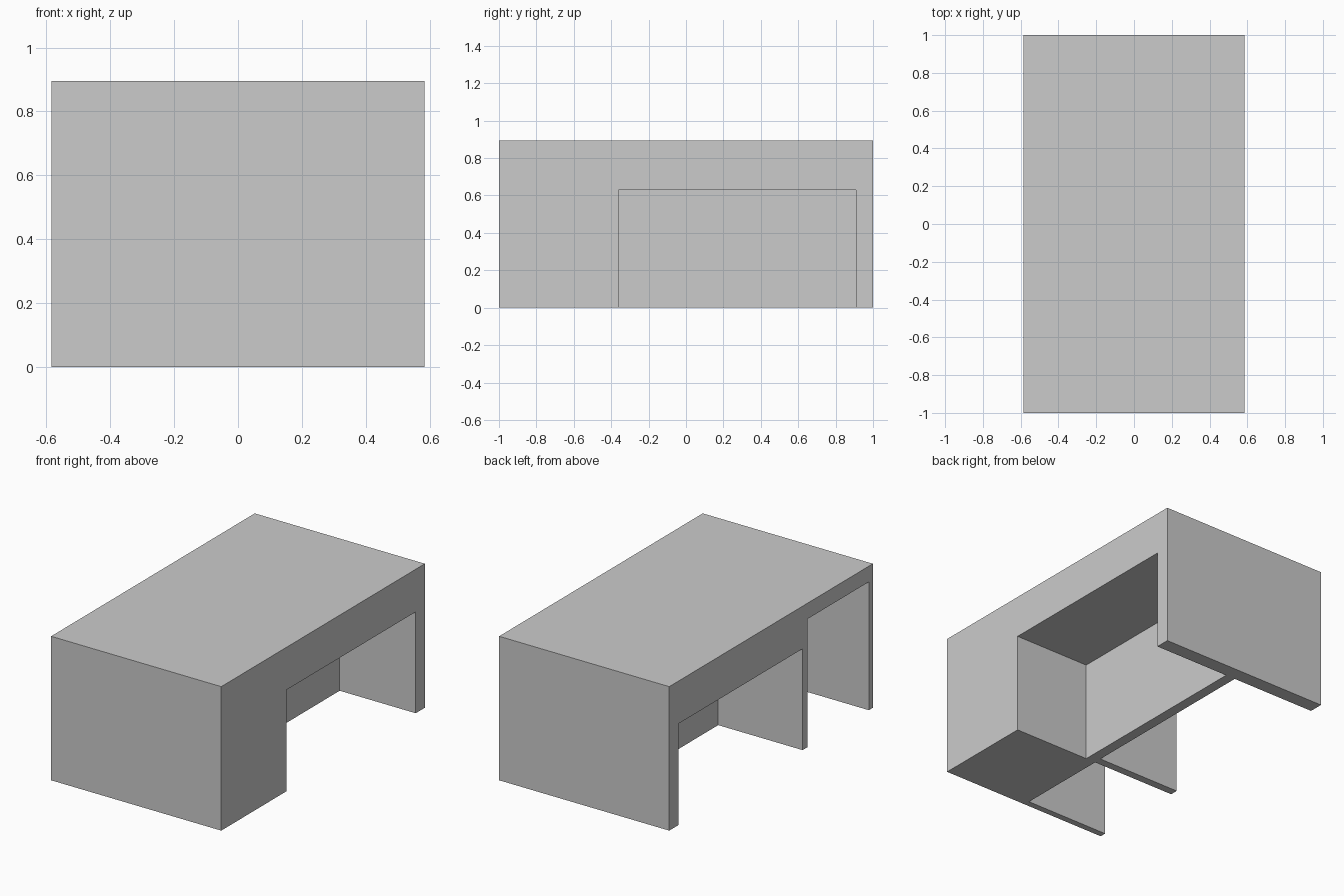
import bpy

old = bpy.data.objects.get("Cube")
if old:
    bpy.data.objects.remove(old, do_unlink=True)

# Overall size and main positions
HALF_W, HALF_L, HEIGHT = 0.585, 1.0, 0.895
KNEE_TOP, SHELF_TOP = 0.63, 0.797
BACK_INNER = 0.91
PEDESTAL_END = -0.36
OVER = 0.1  # how far cutters run past the outer faces

grey = bpy.data.materials.new("plain_grey")
grey.use_nodes = True
colour = (0.6, 0.6, 0.6, 1)
grey.diffuse_color = colour
grey.node_tree.nodes["Principled BSDF"].inputs["Base Color"].default_value = colour


def box(name, x, y, z):
    """Box spanning the given (low, high) ranges."""
    spans = (x, y, z)
    bpy.ops.mesh.primitive_cube_add(size=1, location=[sum(s) / 2 for s in spans])
    ob = bpy.context.object
    ob.name = name
    ob.scale = [s[1] - s[0] for s in spans]
    bpy.ops.object.transform_apply(location=False, rotation=False, scale=True)
    ob.data.materials.append(grey)
    return ob


def cut(target, cutter):
    """Subtract the cutter from the target and remove it."""
    cutter.hide_render = True
    bpy.context.view_layer.objects.active = target
    mod = target.modifiers.new(cutter.name, 'BOOLEAN')
    mod.operation = 'DIFFERENCE'
    mod.solver = 'EXACT'
    mod.object = cutter
    bpy.ops.object.modifier_apply(modifier=mod.name)
    bpy.data.objects.remove(cutter, do_unlink=True)


# Desk body: top, end panels and pedestal in one solid
desk = box("desk_body", (-HALF_W, HALF_W), (-HALF_L, HALF_L), (0, HEIGHT))

# Knee space on the seating side, up to the central modesty panel
cut(desk, box("knee_space", (0.062, HALF_W + OVER),
              (PEDESTAL_END, BACK_INNER), (-OVER, KNEE_TOP)))

# Matching recess on the other side of the modesty panel
cut(desk, box("visitor_recess", (-HALF_W - OVER, -0.004),
              (-0.31, BACK_INNER), (-OVER, KNEE_TOP)))

# Taller open bay behind the pedestal, between front panel and divider
cut(desk, box("open_bay", (-HALF_W - OVER, -0.006),
              (-0.96, PEDESTAL_END), (-OVER, SHELF_TOP)))
